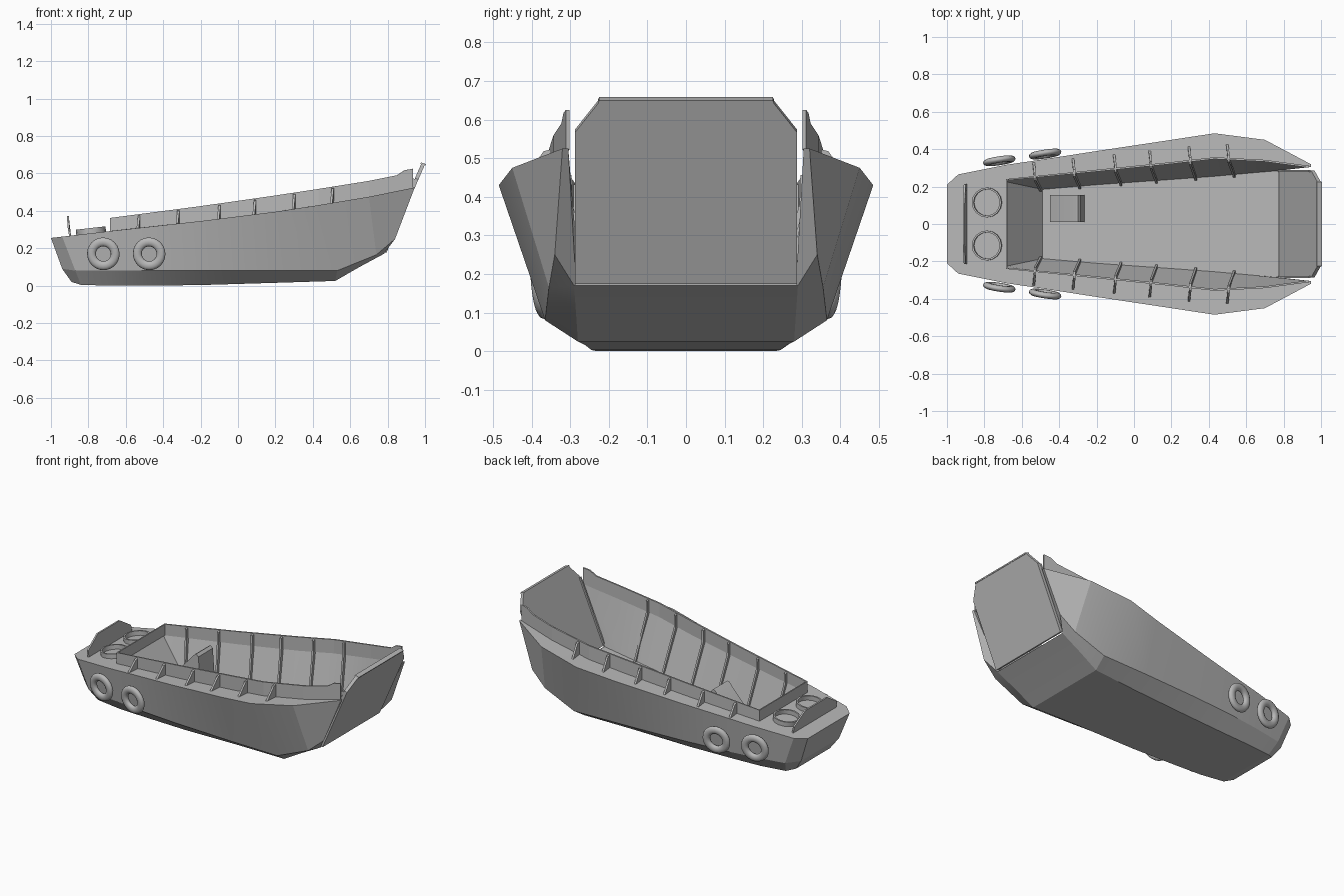
import bpy, bmesh, math
from mathutils import Vector

if "Cube" in bpy.data.objects:
    bpy.data.objects.remove(bpy.data.objects["Cube"])

grey = bpy.data.materials.new("hull_grey")
grey.diffuse_color = (0.48, 0.48, 0.48, 1)
grey.use_nodes = True
grey.node_tree.nodes["Principled BSDF"].inputs["Base Color"].default_value = grey.diffuse_color


def finish(ob, angle=25):
    ob.data.materials.append(grey)
    bpy.ops.object.select_all(action='DESELECT')
    ob.select_set(True)
    bpy.context.view_layer.objects.active = ob
    bpy.ops.object.shade_smooth_by_angle(angle=math.radians(angle))
    return ob


def make(name, verts, faces, angle=25):
    bm = bmesh.new()
    vs = [bm.verts.new(v) for v in verts]
    for f in faces:
        bm.faces.new([vs[i] for i in f])
    bmesh.ops.recalc_face_normals(bm, faces=bm.faces)
    me = bpy.data.meshes.new(name)
    bm.to_mesh(me)
    bm.free()
    ob = bpy.data.objects.new(name, me)
    bpy.context.collection.objects.link(ob)
    return finish(ob, angle)


def prism(name, outline, offset):
    """Extrude a flat 3D outline along an offset vector."""
    n = len(outline)
    pts = [Vector(p) for p in outline]
    verts = pts + [p + Vector(offset) for p in pts]
    faces = [list(range(n)), list(range(n, 2 * n))]
    faces += [[i, (i + 1) % n, n + (i + 1) % n, n + i] for i in range(n)]
    return make(name, verts, faces)


def at(rail, x):
    """Point on a rail at the given x."""
    for a, b in zip(rail, rail[1:]):
        if x <= b[0]:
            break
    t = (x - a[0]) / (b[0] - a[0])
    return Vector(a).lerp(Vector(b), t)


def floor_z(x):
    return .06 + (x + .49) * .115 / 1.26


# Hull rails, stern to bow
edge = [(-1, .21, .255), (-.94, .265, .262), (-.68, .317, .292), (-.49, .345, .313), (-.2, .39, .345),
        (.2, .45, .395), (.43, .485, .43), (.7, .45, .475), (.945, .32, .525)]
chine = [(-.94, .19, .09), (-.87, .25, .08), (-.68, .285, .08), (-.49, .31, .08), (-.2, .335, .08),
         (.2, .355, .08), (.53, .365, .08), (.74, .355, .165), (.84, .34, .25)]
keel = [(-.89, .17, .02), (-.84, .2, .004), (-.68, .22, 0), (-.49, .23, 0), (-.2, .245, .003),
        (.2, .26, .015), (.52, .28, .025), (.65, .285, .10), (.78, .29, .17)]
inner_y = [.12, .12, .237, .256, .285, .326, .352, .338, .305]
inner = [(e[0], y, e[2]) for e, y in zip(edge, inner_y)]
well = [(-.49, .185), (-.2, .21), (.2, .238), (.43, .255), (.65, .275), (.77, .285)]
floor = [(-1, .05, .255), (-.94, .05, .262), (-.68, .225, .292)] + [(x, y, floor_z(x)) for x, y in well]

# Hull with deck and cargo well
half = [keel, chine, edge, inner, floor]
rails = half + [[(x, -y, z) for x, y, z in r] for r in reversed(half)]
n, k = len(edge), len(rails)
verts = [p for r in rails for p in r]
faces = [[r * n + s, r * n + s + 1, (r + 1) % k * n + s + 1, (r + 1) % k * n + s]
         for r in range(k) for s in range(n - 1)]
faces += [[r * n for r in range(1, 9)], [0, n, 8 * n, 9 * n]]
bow = n - 1
faces += [[r * n + bow for r in range(5)], [r * n + bow for r in range(5, 10)],
          [r * n + bow for r in (4, 5, 9, 0)]]
make("hull", verts, faces, 14)

# Coaming around the well
rim = [(-.68, .362), (-.2, .425), (.2, .482), (.43, .517), (.7, .56), (.85, .59), (.89, .617), (.935, .625)]


def rim_z(x):
    return at([(a, 0, b) for a, b in rim], x).z


side = [at(inner, x) for x, z in rim]
low = [Vector((p.x, -p.y, p.z)) for p in reversed(side)] + side
high = [Vector((p.x, p.y, rim_z(p.x))) for p in low]
m = len(low)
coaming = make("coaming", low + high, [[i, i + 1, m + i + 1, m + i] for i in range(m - 1)])
coaming.data.shade_flat()
solid = coaming.modifiers.new("thickness", 'SOLIDIFY')
solid.thickness = .01
solid.offset = 0

# Outer brackets and inner wall ribs
for i, x in enumerate((-.535, -.325, -.105, .085, .295, .5)):
    a, f = at(inner, x), at(floor, x + .03)
    top = rim_z(x)
    for s in (-1, 1):
        prism(f"bracket_{i}_{s}", [(x, s * a.y, a.z - .004), (x - .008, s * (a.y + .08), a.z - .004),
                                   (x, s * (a.y + .02), top - .01), (x, s * a.y, top - .005)], (.012, 0, 0))
        prism(f"wall_rib_{i}_{s}", [(x, s * a.y, top - .005), (x, s * (a.y - .018), top - .01),
                                    (x, s * (a.y - .02), a.z), (x + .03, s * (f.y - .015), f.z),
                                    (x + .03, s * f.y, f.z), (x, s * a.y, a.z)], (.012, 0, 0))

# Bow ramp: chamfered sloping plate with edge flanges
def ramp_pt(y, z, out=0):
    return (.77 + (z - .17) * .436 + out, y, z - out * .436)


ramp = [(-.287, .182), (.287, .182), (.287, .575), (.225, .653), (-.225, .653), (-.287, .575)]
prism("bow_ramp", [ramp_pt(y, z) for y, z in ramp], (.018, 0, -.0078))
for s in (-1, 1):
    prism(f"ramp_flange_{s}", [ramp_pt(s * .288, .19), ramp_pt(s * .288, .57),
                               ramp_pt(s * .288, .57, -.01), ramp_pt(s * .288, .19, -.01)], (0, -s * .01, 0))
prism("ramp_lip", [ramp_pt(-.228, .65, -.004), ramp_pt(.228, .65, -.004),
                   ramp_pt(.225, .657, -.004), ramp_pt(-.225, .657, -.004)], (.026, 0, -.009))

# Stern shield
prism("stern_shield", [(-.902, -.215, .26), (-.902, .215, .26), (-.91, .215, .305), (-.915, .11, .372),
                       (-.915, -.11, .372), (-.91, -.215, .305)], (.01, 0, 0))

# Round deck tubs
for s in (-1, 1):
    seg = 16
    tv = [(r * math.cos(2 * math.pi * i / seg), r * math.sin(2 * math.pi * i / seg), z)
          for r, z in ((.08, -.005), (.08, .028), (.07, .028), (.07, -.005)) for i in range(seg)]
    tf = [[r * seg + i, r * seg + (i + 1) % seg, (r + 1) % 4 * seg + (i + 1) % seg, (r + 1) % 4 * seg + i]
          for r in range(4) for i in range(seg)]
    tub = make(f"deck_tub_{s}", tv, tf, 30)
    tub.location = (-.785, s * .115, .28)
    tub.rotation_euler = (0, -.115, 0)

# Wedge-shaped box in the well
prism("control_box", [(-.45, .01, .06), (-.265, .01, .07), (-.285, .01, .345), (-.30, .01, .36),
                      (-.31, .01, .355), (-.45, .01, .2)], (0, .145, 0))

# Tyre fenders
for x, y in ((-.72, .338), (-.475, .374)):
    for s in (-1, 1):
        bpy.ops.mesh.primitive_torus_add(major_radius=.064, minor_radius=.024, major_segments=24,
                                         minor_segments=10, location=(x, s * y, .17),
                                         rotation=(math.radians(90 - s * 6), 0, s * .15))
        tyre = bpy.context.object
        tyre.name = f"tyre_fender_{x}_{s}"
        tyre.scale.z = .72
        finish(tyre, 45)
